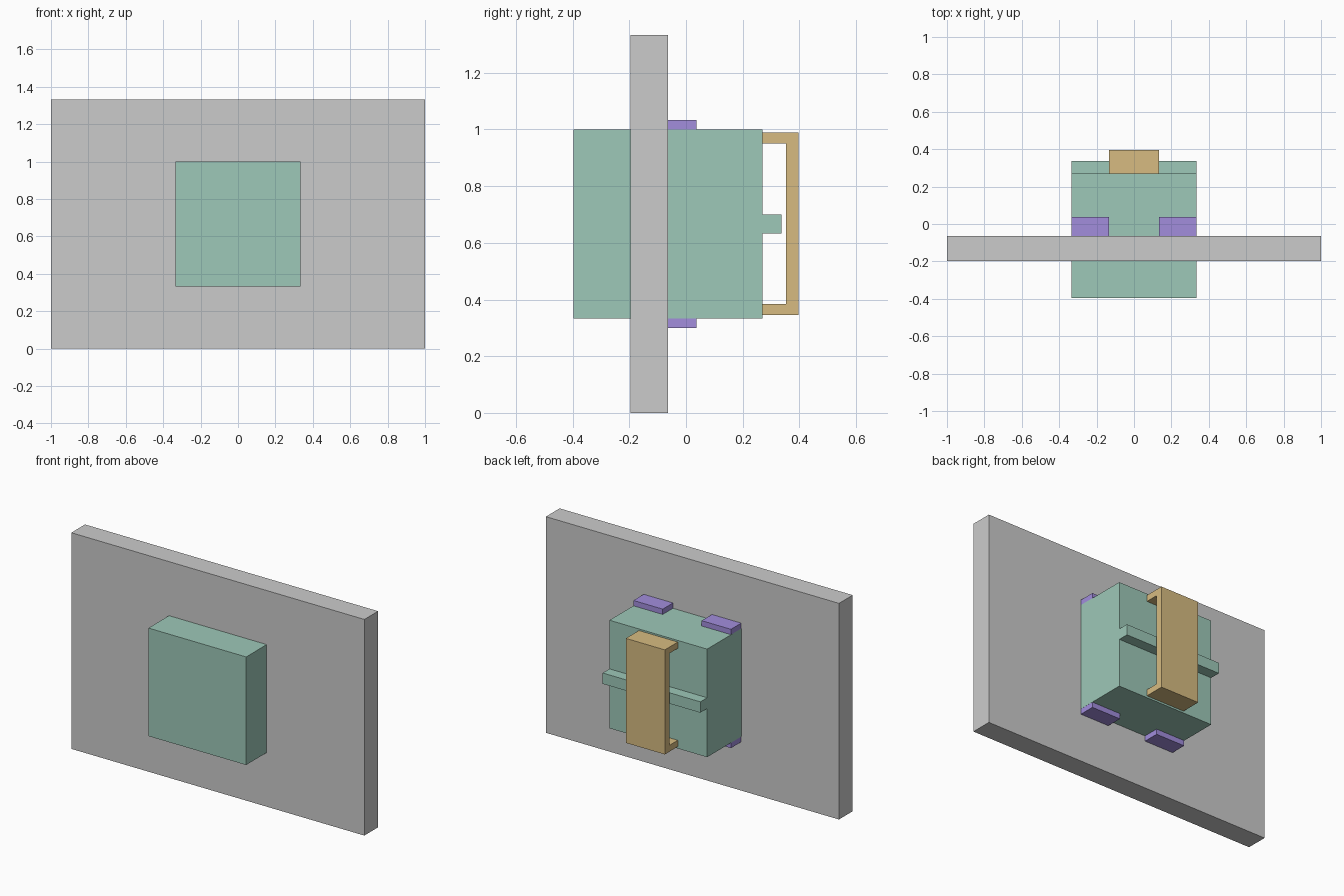
import bpy

if "Cube" in bpy.data.objects:
    bpy.data.objects.remove(bpy.data.objects["Cube"])


def material(name, rgb):
    mat = bpy.data.materials.new(name)
    mat.diffuse_color = (*rgb, 1)
    mat.use_nodes = True
    mat.node_tree.nodes["Principled BSDF"].inputs["Base Color"].default_value = mat.diffuse_color
    return mat


def prism(name, profile, x0, x1, mat=None):
    """Extrude a counter-clockwise (y, z) profile from x0 to x1."""
    n = len(profile)
    verts = [(x, y, z) for x in (x0, x1) for y, z in profile]
    faces = [tuple(reversed(range(n))), tuple(range(n, 2 * n))]
    faces += [(i, (i + 1) % n, n + (i + 1) % n, n + i) for i in range(n)]
    mesh = bpy.data.meshes.new(name)
    mesh.from_pydata(verts, [], faces)
    if mat:
        mesh.materials.append(mat)
    obj = bpy.data.objects.new(name, mesh)
    bpy.context.collection.objects.link(obj)
    return obj


def rect(y0, y1, z0, z1):
    return [(y0, z0), (y1, z0), (y1, z1), (y0, z1)]


green = material("green", (0.34, 0.58, 0.48))
purple = material("purple", (0.36, 0.27, 0.72))
tan = material("tan", (0.68, 0.5, 0.22))

WALL_BACK, BACK, END = -0.063, 0.27, 0.3965
HALF = 1 / 3

# Wall panel
prism("wall_panel", rect(-0.1965, WALL_BACK, 0, 4 / 3), -1, 1)

# Block passing through the wall, with a horizontal rib on its back
prism("block", [(-END, 1 / 3), (BACK, 1 / 3), (BACK, 0.633), (0.3365, 0.633),
                (0.3365, 0.70), (BACK, 0.70), (BACK, 1), (-END, 1)],
      -HALF, HALF, green)

# Retaining strips running through the block, showing above and below it
for side, x0, x1 in (("left", -HALF + 0.0005, -0.133), ("right", 0.133, HALF - 0.0005)):
    prism(side + "_retaining_strip", rect(WALL_BACK, 0.037, 0.30, 1.033), x0, x1, purple)

# C-shaped handle bridging the rib
prism("handle", [(BACK, 0.345), (END, 0.345), (END, 0.99), (BACK, 0.99),
                 (BACK, 0.951), (0.353, 0.951), (0.353, 0.384), (BACK, 0.384)],
      -0.133, 0.133, tan)
